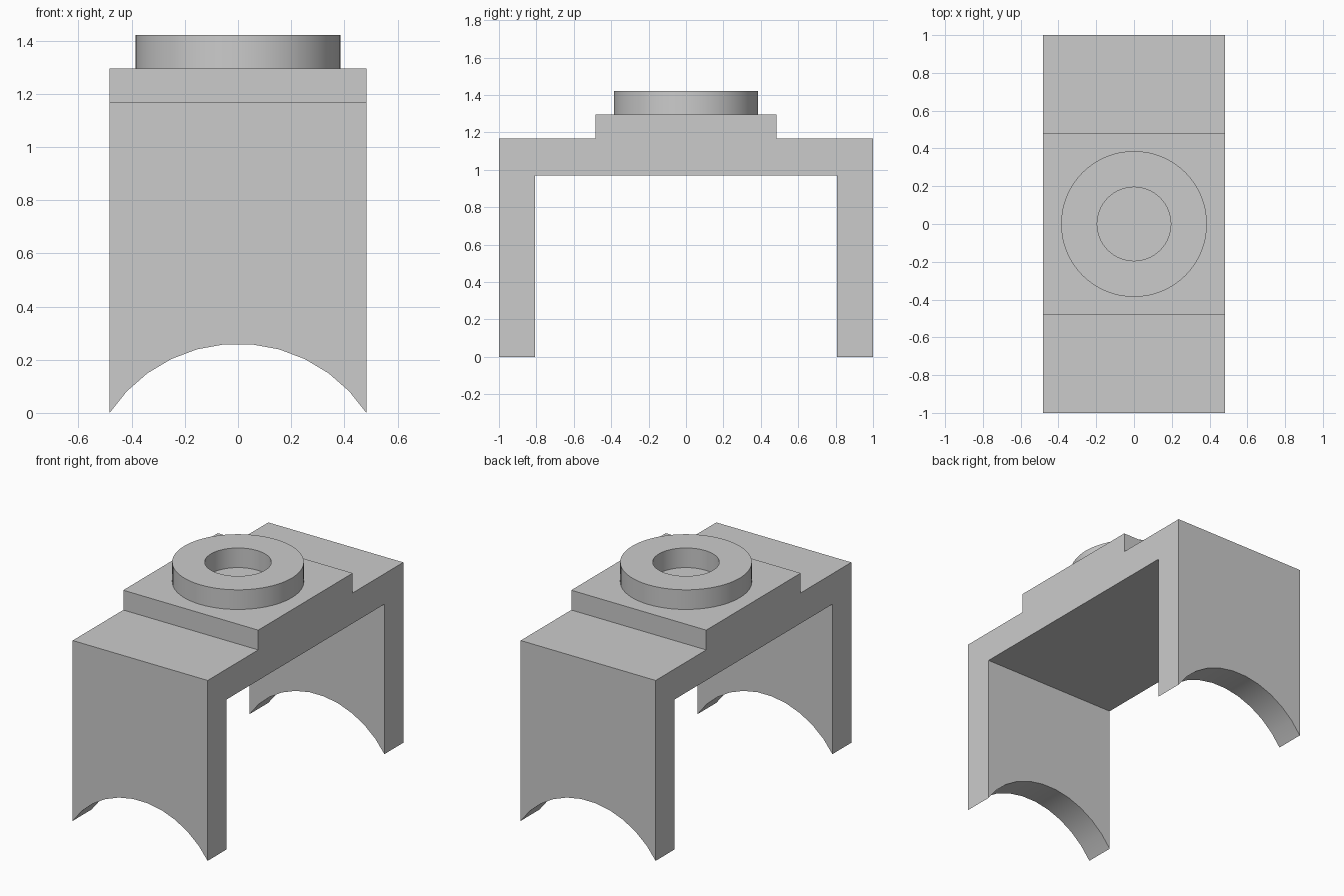
import bpy, bmesh, math
from mathutils import Vector

if "Cube" in bpy.data.objects:
    bpy.data.objects.remove(bpy.data.objects["Cube"])

HALF_W = 0.483       # half width in x
ARCH_H = 0.26        # height of the arch in the feet
RIM_Z, TOP_Z = 1.295, 1.422


def make_prism(name, points, depth):
    """Close a 3D outline and extrude it along the depth vector."""
    bm = bmesh.new()
    face = bm.faces.new([bm.verts.new(p) for p in points])
    ext = bmesh.ops.extrude_face_region(bm, geom=[face])["geom"]
    bmesh.ops.translate(bm, vec=Vector(depth),
                        verts=[v for v in ext if isinstance(v, bmesh.types.BMVert)])
    # extrude_face_region keeps the start cap when the face is isolated or drops it: cap holes
    bmesh.ops.holes_fill(bm, edges=[e for e in bm.edges if e.is_boundary])
    bmesh.ops.recalc_face_normals(bm, faces=bm.faces)
    return to_object(name, bm)


def to_object(name, bm):
    mesh = bpy.data.meshes.new(name)
    bm.to_mesh(mesh)
    bm.free()
    obj = bpy.data.objects.new(name, mesh)
    bpy.context.collection.objects.link(obj)
    return obj


def smooth(obj):
    bpy.ops.object.select_all(action='DESELECT')
    obj.select_set(True)
    bpy.context.view_layer.objects.active = obj
    bpy.ops.object.shade_smooth_by_angle(angle=math.radians(30))


# Stepped bridge with two legs: right half of the side profile, mirrored in y
half = [(0.483, RIM_Z), (0.483, 1.167), (1.0, 1.167),
        (1.0, -0.2), (0.807, -0.2), (0.807, 0.97)]
outline = half + [(-y, z) for y, z in reversed(half)]
bridge = make_prism("bridge", [(-HALF_W, y, z) for y, z in outline], (2 * HALF_W, 0, 0))

# Arch cutter: 11 facets across the foot plus one spare on each side
radius = (HALF_W ** 2 + ARCH_H ** 2) / (2 * ARCH_H)
step = 2 * math.asin(HALF_W / radius) / 11
arch = [(radius * math.sin(step * i), ARCH_H - radius + radius * math.cos(step * i))
        for i in [k - 6.5 for k in range(14)]]
arch += [(arch[-1][0], -0.4), (arch[0][0], -0.4)]
cutter = make_prism("arch_cutter", [(x, -1.2, z) for x, z in arch], (0, 2.4, 0))
cutter.hide_render = True

cut = bridge.modifiers.new("arch", 'BOOLEAN')
cut.operation = 'DIFFERENCE'
cut.solver = 'EXACT'
cut.object = cutter
bpy.context.view_layer.objects.active = bridge
bpy.ops.object.modifier_apply(modifier=cut.name)
bpy.data.objects.remove(cutter)
smooth(bridge)

# Round collar with a blind hole: revolve its rectangular section
bm = bmesh.new()
section = [bm.verts.new((r, 0, z)) for r, z in
           [(0.195, RIM_Z), (0.195, TOP_Z), (0.386, TOP_Z), (0.386, RIM_Z)]]
edges = [bm.edges.new((section[i], section[(i + 1) % 4])) for i in range(4)]
bmesh.ops.spin(bm, geom=section + edges, cent=(0, 0, 0), axis=(0, 0, 1),
               angle=2 * math.pi, steps=64, use_merge=True)
bmesh.ops.remove_doubles(bm, verts=bm.verts, dist=1e-5)
bmesh.ops.recalc_face_normals(bm, faces=bm.faces)
smooth(to_object("collar", bm))
